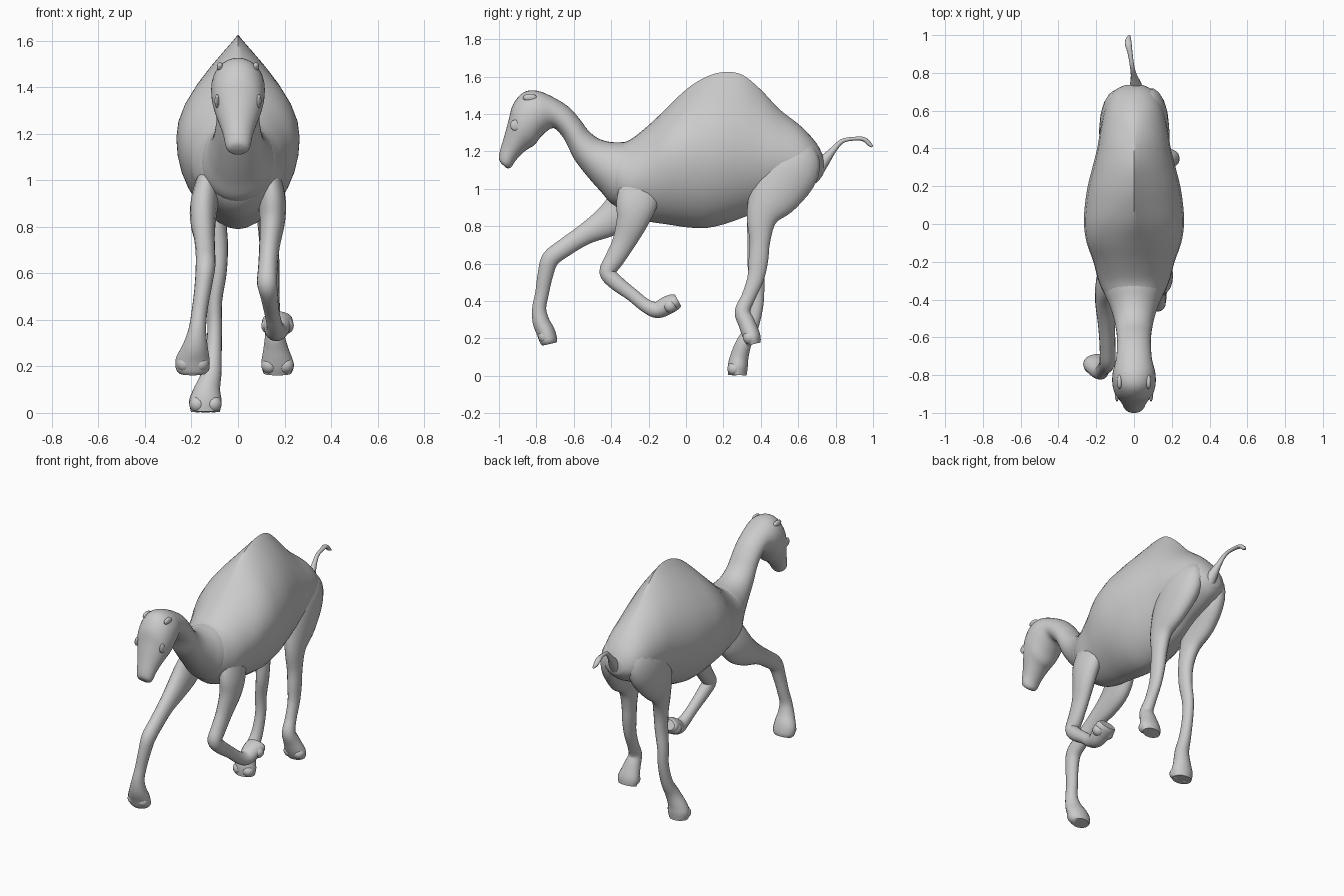
import bpy, bmesh, math
from mathutils import Vector

SEG = 32


def spline(rows, n=4):
    """Catmull-Rom interpolation of rows of numbers."""
    out = []
    for i in range(len(rows) - 1):
        a, b, c, d = (rows[max(i - 1, 0)], rows[i], rows[i + 1], rows[min(i + 2, len(rows) - 1)])
        for k in range(n):
            t = k / n
            out.append([0.5 * (2 * q + (r - p) * t + (2 * p - 5 * q + 4 * r - s) * t * t
                               + (3 * q - p - 3 * r + s) * t ** 3) for p, q, r, s in zip(a, b, c, d)])
    out.append(list(rows[-1]))
    return out


def loft(name, rings):
    """Skin a list of point rings and cap both ends."""
    bm = bmesh.new()
    loops = [[bm.verts.new(p) for p in ring] for ring in rings]
    for a, b in zip(loops, loops[1:]):
        for i in range(len(a)):
            j = (i + 1) % len(a)
            bm.faces.new((a[i], a[j], b[j], b[i]))
    bm.faces.new(loops[0])
    bm.faces.new(loops[-1])
    finish(name, bm)


def finish(name, bm):
    bmesh.ops.recalc_face_normals(bm, faces=bm.faces)
    me = bpy.data.meshes.new(name)
    bm.to_mesh(me)
    bm.free()
    ob = bpy.data.objects.new(name, me)
    bpy.context.collection.objects.link(ob)
    bpy.ops.object.select_all(action='DESELECT')
    ob.select_set(True)
    bpy.context.view_layer.objects.active = ob
    bpy.ops.object.shade_smooth_by_angle(angle=math.radians(50))


def section_loft(name, rows, low_power):
    """Rows: top y, top z, bottom y, bottom z, half width, top sharpness, height of widest point."""
    rings = []
    for yt, zt, yb, zb, w, p, f in spline(rows):
        ring = []
        for i in range(SEG):
            t = 2 * math.pi * i / SEG
            u, v = math.cos(t), math.sin(t)
            h = f + v * (1 - f) if v > 0 else f + v * f
            x = .92 * abs(u) ** (p if v > 0 else low_power) + .08 * abs(u)
            ring.append((math.copysign(x * w, u), yb + h * (yt - yb), zb + h * (zt - zb)))
        rings.append(ring)
    loft(name, rings)


def limb(name, rows, seg=18):
    """Rows: x, y, z, sideways radius, fore-aft radius."""
    pts = spline(rows)
    rings = []
    for i, (x, y, z, rx, ry) in enumerate(pts):
        a, b = pts[max(i - 1, 0)], pts[min(i + 1, len(pts) - 1)]
        tangent = Vector((0, b[1] - a[1], b[2] - a[2])).normalized()
        normal = tangent.cross(Vector((1, 0, 0)))
        ring = []
        for k in range(seg):
            t = 2 * math.pi * k / seg
            p = Vector((x + rx * math.cos(t), y, z)) + normal * (ry * math.sin(t))
            p.z = max(p.z, 0)
            ring.append(p)
        rings.append(ring)
    loft(name, rings)


def blob(name, centre, size):
    bm = bmesh.new()
    bmesh.ops.create_uvsphere(bm, u_segments=14, v_segments=8, radius=1)
    for v in bm.verts:
        v.co = Vector([c + s * q for c, s, q in zip(centre, size, v.co)])
    finish(name, bm)


# Torso with hump: y, top z, bottom z, half width, top sharpness, widest z
torso = [
    (.735, 1.17, 1.08, .05, 1, 1.12), (.70, 1.24, 1.035, .11, 1, 1.13),
    (.62, 1.33, .99, .152, 1.1, 1.15), (.50, 1.425, .94, .178, 1.5, 1.17),
    (.40, 1.53, .885, .195, 2, 1.18), (.30, 1.61, .845, .22, 2.4, 1.18),
    (.20, 1.624, .81, .245, 2.4, 1.18), (.10, 1.595, .79, .26, 2.2, 1.18),
    (0, 1.53, .795, .265, 1.8, 1.18), (-.10, 1.435, .81, .25, 1.4, 1.16),
    (-.20, 1.34, .825, .215, 1.1, 1.10), (-.30, 1.262, .85, .188, 1, 1.05),
    (-.38, 1.235, .91, .15, 1, 1.07), (-.44, 1.20, 1.02, .08, 1, 1.11)]
section_loft("torso", [(y, zt, y, zb, w, p, (zc - zb) / (zt - zb))
                       for y, zt, zb, w, p, zc in torso], 1.2)

# Neck and head: top y, top z, bottom y, bottom z, half width
neck_head = [
    (-.22, 1.25, -.27, .92, .15), (-.32, 1.25, -.38, .91, .16),
    (-.40, 1.25, -.455, .985, .13), (-.47, 1.27, -.53, 1.07, .107),
    (-.525, 1.315, -.595, 1.155, .095), (-.57, 1.375, -.635, 1.235, .09),
    (-.63, 1.44, -.665, 1.285, .09), (-.72, 1.495, -.71, 1.325, .095),
    (-.80, 1.525, -.765, 1.29, .112), (-.87, 1.515, -.81, 1.235, .115),
    (-.925, 1.45, -.85, 1.21, .105), (-.95, 1.36, -.885, 1.18, .085),
    (-.975, 1.27, -.915, 1.145, .065), (-.995, 1.20, -.935, 1.115, .055),
    (-1.0, 1.16, -.955, 1.11, .042), (-.987, 1.135, -.968, 1.118, .018)]
section_loft("neck_and_head", [r + (1, .5) for r in neck_head], 1)

# Front right leg, folded back
limb("front_right_leg", [
    (.10, -.20, 1.14, .04, .08), (.128, -.235, 1.03, .052, .11), (.145, -.265, .92, .06, .11),
    (.147, -.29, .82, .055, .085), (.135, -.335, .71, .044, .062), (.128, -.385, .62, .042, .052),
    (.125, -.42, .555, .043, .044), (.135, -.375, .50, .038, .042), (.145, -.29, .435, .033, .036),
    (.158, -.215, .375, .035, .037), (.165, -.155, .353, .048, .045), (.168, -.10, .377, .06, .05),
    (.17, -.06, .396, .066, .045), (.17, -.043, .405, .055, .035)])

# Front left leg, reaching forward
limb("front_left_leg", [
    (-.09, -.20, 1.08, .04, .08), (-.125, -.26, .99, .055, .115), (-.145, -.33, .895, .06, .11),
    (-.15, -.42, .825, .055, .085), (-.145, -.54, .757, .045, .057), (-.14, -.65, .685, .042, .05),
    (-.14, -.725, .625, .042, .048), (-.15, -.752, .54, .037, .042), (-.165, -.77, .44, .034, .037),
    (-.175, -.785, .36, .038, .038), (-.185, -.775, .29, .054, .046), (-.195, -.75, .235, .072, .05),
    (-.195, -.735, .19, .072, .048), (-.195, -.73, .17, .058, .04)])

# Hind right leg, lifted
limb("hind_right_leg", [
    (.05, .56, 1.30, .03, .05), (.075, .565, 1.22, .065, .12), (.095, .555, 1.12, .083, .165),
    (.118, .47, .97, .07, .142), (.13, .407, .85, .052, .086), (.135, .395, .72, .042, .056),
    (.14, .387, .62, .038, .053), (.145, .372, .52, .033, .045), (.15, .333, .42, .033, .038),
    (.157, .302, .345, .04, .042), (.163, .325, .28, .053, .046), (.17, .352, .21, .07, .047),
    (.17, .363, .17, .06, .038)])

# Hind left leg, on the ground
limb("hind_left_leg", [
    (-.05, .56, 1.30, .03, .05), (-.075, .56, 1.22, .065, .12), (-.095, .545, 1.11, .083, .165),
    (-.112, .46, .96, .07, .135), (-.10, .40, .84, .05, .078), (-.085, .38, .72, .042, .052),
    (-.085, .375, .60, .036, .047), (-.10, .38, .48, .032, .04), (-.10, .377, .37, .031, .036),
    (-.105, .347, .25, .035, .037), (-.115, .307, .17, .044, .043), (-.135, .285, .10, .058, .05),
    (-.14, .277, .05, .07, .054), (-.14, .275, .004, .062, .05)])

# Tail with a small tuft
limb("tail", [
    (.015, .68, 1.08, .045, .045), (.01, .735, 1.145, .032, .032), (0, .785, 1.205, .017, .018),
    (-.01, .835, 1.255, .012, .012), (-.02, .90, 1.268, .013, .010), (-.03, .95, 1.265, .018, .012),
    (-.03, .98, 1.24, .014, .012), (-.025, .998, 1.225, .005, .005)], 12)

# Paired toes on every foot
for foot, (x, y, z) in {"front_right": (.17, -.085, .375), "front_left": (-.195, -.753, .212),
                        "hind_right": (.17, .342, .205), "hind_left": (-.14, .259, .038)}.items():
    for side, s in (("inner", -1), ("outer", 1)):
        blob(f"{foot}_{side}_toe", (x + s * .034, y, z), (.037, .038, .037))

# Ears and eyes, nearly flush with the head
for side, s in (("left", -1), ("right", 1)):
    blob(f"{side}_ear", (s * .077, -.835, 1.488), (.014, .038, .02))
    blob(f"{side}_eye", (s * .09, -.91, 1.34), (.011, .03, .03))
